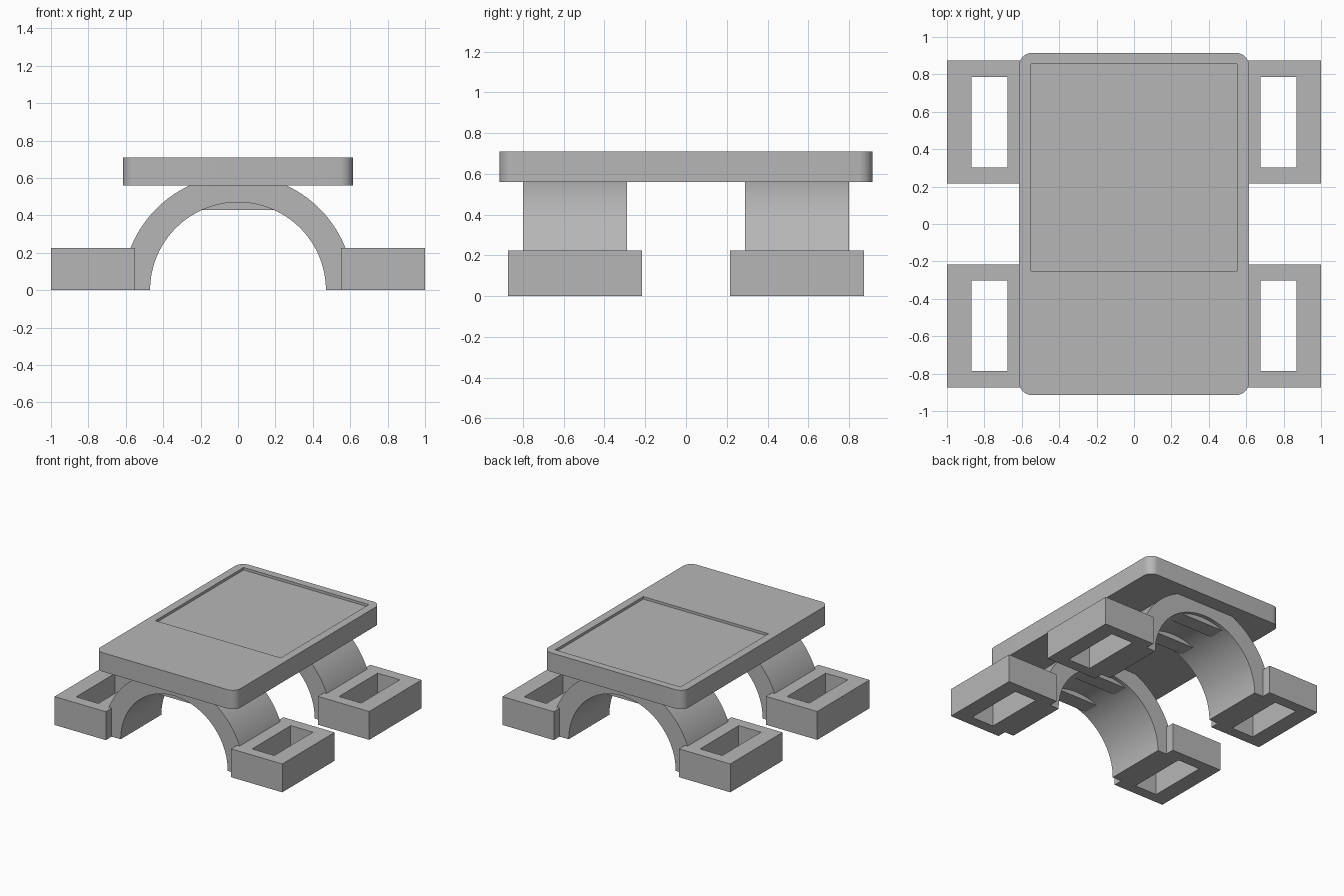
import bpy, bmesh, math

cube = bpy.data.objects.get("Cube")
if cube:
    bpy.data.objects.remove(cube, do_unlink=True)

GREY = (0.47, 0.47, 0.47, 1)
grey = bpy.data.materials.new("plain grey")
grey.use_nodes = True
grey.diffuse_color = GREY
grey.node_tree.nodes["Principled BSDF"].inputs["Base Color"].default_value = GREY


def finish(name, bm):
    bmesh.ops.recalc_face_normals(bm, faces=bm.faces)
    mesh = bpy.data.meshes.new(name)
    bm.to_mesh(mesh)
    bm.free()
    mesh.materials.append(grey)
    obj = bpy.data.objects.new(name, mesh)
    bpy.context.collection.objects.link(obj)
    return obj


def activate(obj):
    bpy.ops.object.select_all(action="DESELECT")
    obj.select_set(True)
    bpy.context.view_layer.objects.active = obj


def smooth(obj):
    activate(obj)
    bpy.ops.object.shade_smooth_by_angle(angle=math.radians(30))


def box(name, low, high, corner=0):
    """Box between two corners, with optional rounded upright edges."""
    bm = bmesh.new()
    bmesh.ops.create_cube(bm, size=1)
    for v in bm.verts:
        v.co = [h if c > 0 else l for c, l, h in zip(v.co, low, high)]
    if corner:
        upright = [e for e in bm.edges
                   if abs(e.verts[0].co.z - e.verts[1].co.z) > 0.01]
        bmesh.ops.bevel(bm, geom=upright, offset=corner, segments=10,
                        profile=0.5, affect="EDGES")
    return finish(name, bm)


def cut(obj, low, high):
    """Remove a box-shaped volume from an object."""
    cutter = box("cutter", low, high)
    cutter.hide_render = True
    mod = obj.modifiers.new("cut", "BOOLEAN")
    mod.operation = "DIFFERENCE"
    mod.solver = "EXACT"
    mod.object = cutter
    activate(obj)
    bpy.ops.object.modifier_apply(modifier=mod.name)
    bpy.data.objects.remove(cutter, do_unlink=True)


def arch(name, y0, y1, inner, outer, steps=64):
    """Half ring standing on the ground, extruded along y."""
    bm = bmesh.new()
    rings = []
    for i in range(steps + 1):
        a = math.pi * i / steps
        rings.append([bm.verts.new((r * math.cos(a), y, r * math.sin(a)))
                      for r, y in ((inner, y0), (outer, y0), (outer, y1), (inner, y1))])
    for a, b in zip(rings, rings[1:]):
        for k in range(4):
            n = (k + 1) % 4
            bm.faces.new((a[k], a[n], b[n], b[k]))
    bm.faces.new(rings[0])
    bm.faces.new(rings[-1])
    return finish(name, bm)


# Platform with a shallow recess in the top
platform = box("platform", (-0.615, -0.915, 0.56), (0.615, 0.915, 0.71), 0.07)
cut(platform, (-0.55, -0.25, 0.69), (0.55, 0.855, 0.8))
smooth(platform)

for end, side in (("front", -1), ("back", 1)):
    mid = side * 0.545

    # Arched support
    smooth(arch(end + "_arch", mid - 0.255, mid + 0.255, 0.47, 0.617))

    # Slotted bracket under the crown of the arch
    bracket = box(end + "_bracket", (-0.26, mid - 0.225, 0.43), (0.26, mid + 0.225, 0.57))
    cut(bracket, (-0.242, mid - 0.1, 0.3), (0.242, mid + 0.1, 0.8))

    # Slotted feet
    for hand, s in (("left", 1), ("right", -1)):
        x0, x1 = sorted((s * 0.55, s))
        foot = box(f"{end}_{hand}_foot", (x0, mid - 0.328, 0), (x1, mid + 0.328, 0.225))
        h0, h1 = sorted((s * 0.675, s * 0.87))
        cut(foot, (h0, mid - 0.242, -0.1), (h1, mid + 0.242, 0.4))
